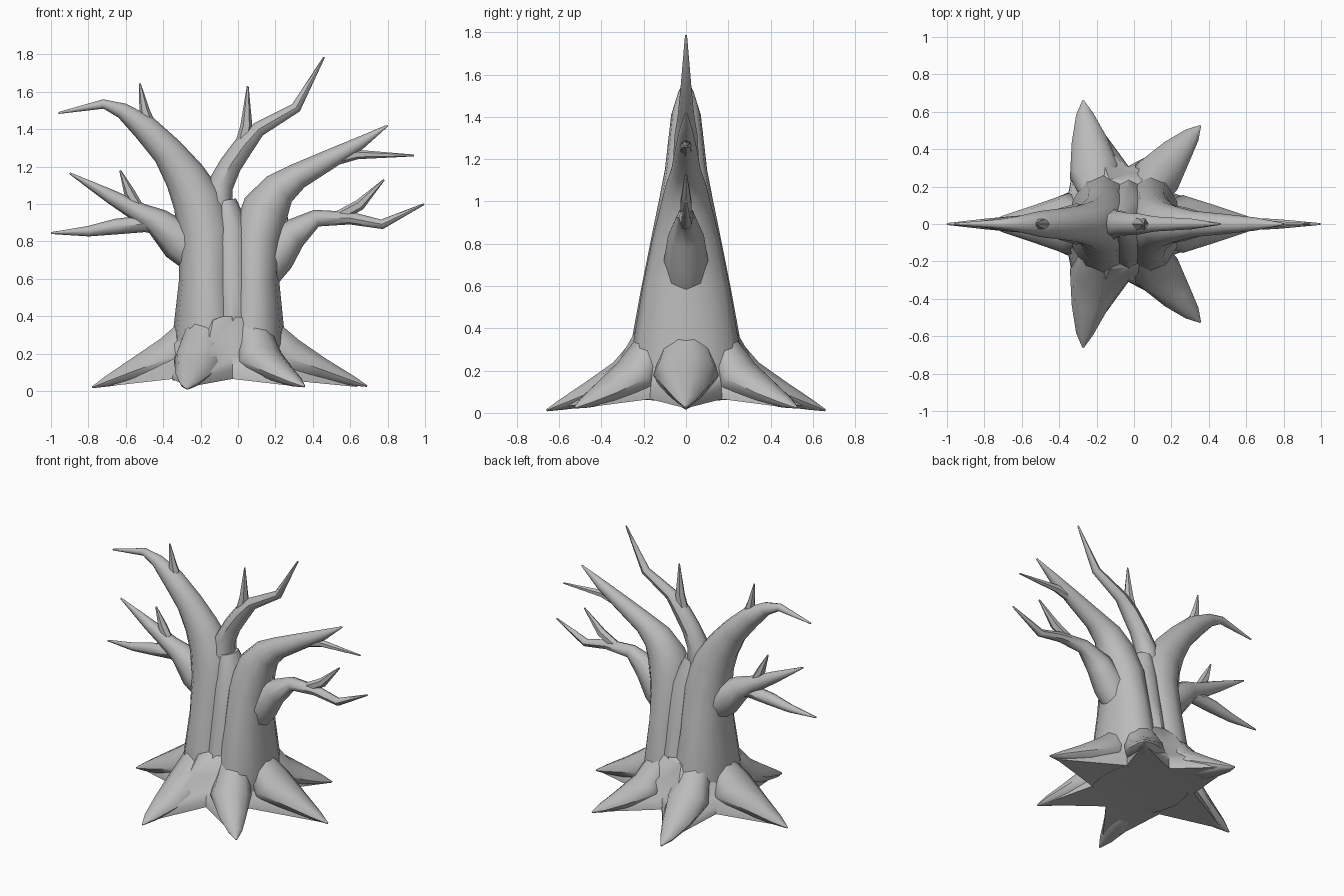
import bpy, bmesh, math
from mathutils import Vector

cube = bpy.data.objects.get("Cube")
if cube:
    bpy.data.objects.remove(cube, do_unlink=True)

bark = bpy.data.materials.new("grey bark")
bark.use_nodes = True
GREY = (0.5, 0.5, 0.5, 1)
bark.diffuse_color = GREY
bark.node_tree.nodes["Principled BSDF"].inputs["Base Color"].default_value = GREY


def loft(name, rings):
    """Skin a list of point rings, cap both ends and shade smooth."""
    bm = bmesh.new()
    rows = [[bm.verts.new(p) for p in ring] for ring in rings]
    sides = len(rows[0])
    for r0, r1 in zip(rows, rows[1:]):
        for k in range(sides):
            n = (k + 1) % sides
            bm.faces.new((r0[k], r0[n], r1[n], r1[k]))
    caps = [bm.faces.new(rows[0][::-1]), bm.faces.new(rows[-1])]
    bmesh.ops.triangulate(bm, faces=caps)
    bmesh.ops.recalc_face_normals(bm, faces=bm.faces)
    mesh = bpy.data.meshes.new(name)
    bm.to_mesh(mesh)
    bm.free()
    mesh.materials.append(bark)
    obj = bpy.data.objects.new(name, mesh)
    bpy.context.collection.objects.link(obj)
    bpy.ops.object.select_all(action='DESELECT')
    obj.select_set(True)
    bpy.context.view_layer.objects.active = obj
    bpy.ops.object.shade_smooth_by_angle(angle=math.radians(45))


def limb(name, stations, ref, sides):
    """Ellipses along a path; each station is (point, half width, half depth)."""
    pts = [Vector(s[0]) for s in stations]
    rings = []
    for i, (_, w, d) in enumerate(stations):
        t = (pts[min(i + 1, len(pts) - 1)] - pts[max(i - 1, 0)]).normalized()
        a = t.cross(ref).normalized()
        b = a.cross(t)
        angles = [math.tau * k / sides for k in range(sides)]
        rings.append([pts[i] + a * w * math.cos(g) + b * d * math.sin(g) for g in angles])
    loft(name, rings)


def branch(name, path, sides=8):
    """Limb in the x-z plane from (x, z, width[, depth]) points."""
    limb(name, [((p[0], 0, p[1]), p[2], p[-1]) for p in path],
         Vector((0, 1, 0)), sides)


def root(name, path):
    """Tapering root from (x, y, z, width, height) points."""
    limb(name, [(p[:3], p[3], p[4]) for p in path], Vector((0, 0, 1)), 10)


TIP = 0.005

# Two fused trunk stems, each bending out into a main bough
branch("right_stem", [
    (-.15, .07, .20, .28), (-.165, .3, .185, .265), (-.165, .6, .15, .21),
    (-.17, .85, .15, .16), (-.215, 1.02, .135, .125), (-.285, 1.15, .11, .1),
    (-.375, 1.28, .085), (-.5, 1.41, .07), (-.62, 1.5, .042),
    (-.72, 1.535, .025), (-.96, 1.487, TIP)], 12)
branch("left_stem", [
    (.07, .07, .17, .27), (.085, .3, .165, .255), (.09, .6, .13, .205),
    (.1, .82, .135, .16), (.15, .98, .125, .12), (.22, 1.08, .095),
    (.32, 1.15, .07), (.5, 1.245, .052), (.65, 1.325, .035), (.8, 1.42, TIP)], 12)
# Core filling the groove between the stems
branch("trunk_core", [
    (-.03, .07, .15, .29), (-.03, .3, .14, .255), (-.03, .6, .12, .19),
    (-.04, .85, .11, .135), (-.07, 1.02, .06, .07)], 12)

# Secondary branches
branch("middle_branch", [
    (-.12, .95, .09), (-.095, 1.1, .07), (-.04, 1.21, .06), (.03, 1.31, .055),
    (.11, 1.4, .04), (.31, 1.515, .028), (.46, 1.785, TIP)])
branch("left_low_branch", [
    (.1, .58, .09), (.2, .72, .105), (.29, .84, .085), (.42, .925, .046),
    (.6, .925, .034), (.77, .892, .026), (.995, 1.0, TIP)])
branch("right_low_branch", [
    (-.18, .68, .09), (-.31, .8, .11), (-.43, .905, .075), (-.52, .95, .055),
    (-.68, 1.04, .038), (-.9, 1.165, TIP)])
branch("right_drooping_branch", [
    (-.36, .88, .05), (-.5, .895, .045), (-.65, .88, .042),
    (-.8, .855, .028), (-1.0, .845, TIP)])

# Twigs: base, middle, tip
twigs = {
    "right_high_twig": [(-.46, 1.38, .04), (-.5, 1.5, .028), (-.525, 1.645, TIP)],
    "middle_twig": [(.01, 1.27, .04), (.045, 1.42, .032), (.052, 1.63, TIP)],
    "left_high_twig": [(.48, 1.23, .035), (.64, 1.265, .025), (.94, 1.26, TIP)],
    "left_low_twig": [(.53, .93, .03), (.65, .995, .03), (.78, 1.13, TIP)],
    "right_low_twig": [(-.51, .94, .03), (-.58, 1.06, .03), (-.63, 1.18, TIP)],
    "left_stub": [(.22, .82, .06), (.24, .88, .04), (.26, .94, TIP)],
}
for name, path in twigs.items():
    branch(name, path, 6)

# Star-shaped flare joining the roots: tips and valleys alternate
half = [(.64, 0), (.2, .17), (.34, .5), (-.03, .31), (-.268, .635), (-.35, .17)]
star = half + [(-.73, 0)] + [(x, -y) for x, y in half[:0:-1]]
CENTRE = Vector((-.05, 0))


def star_ring(tip_scale, tip_z, valley_scale, valley_z):
    ring = []
    for i, p in enumerate(star):
        scale, z = (valley_scale, valley_z) if i % 2 else (tip_scale, tip_z)
        ring.append((CENTRE + (Vector(p) - CENTRE) * scale).to_3d() + Vector((0, 0, z)))
    return ring


loft("root_flare", [
    star_ring(1, .022, 1, .065), star_ring(.98, .035, .99, .12),
    star_ring(.72, .14, .96, .175), star_ring(.5, .25, .88, .27),
    star_ring(.38, .38, .75, .4)])

# Side roots
root("right_root", [(-.16, 0, .4, .08, .08), (-.35, 0, .18, .165, .125),
                    (-.55, 0, .11, .095, .07), (-.7, 0, .052, .045, .03),
                    (-.78, 0, .02, TIP, TIP)])
root("left_root", [(.06, 0, .4, .08, .08), (.26, 0, .18, .155, .12),
                   (.45, 0, .115, .095, .065), (.6, 0, .06, .045, .03),
                   (.69, 0, .027, TIP, TIP)])

# Mirrored front and back roots
for side, s in (("front", -1), ("back", 1)):
    root(side + "_right_root", [
        (-.17, s * .08, .44, .07, .07), (-.205, s * .27, .165, .14, .105),
        (-.24, s * .45, .09, .095, .062), (-.265, s * .59, .038, .045, .026),
        (-.272, s * .66, .012, TIP, TIP)])
    root(side + "_left_root", [
        (.05, s * .08, .44, .07, .07), (.12, s * .25, .165, .13, .1),
        (.23, s * .385, .095, .085, .058), (.31, s * .475, .05, .045, .028),
        (.355, s * .525, .025, TIP, TIP)])
